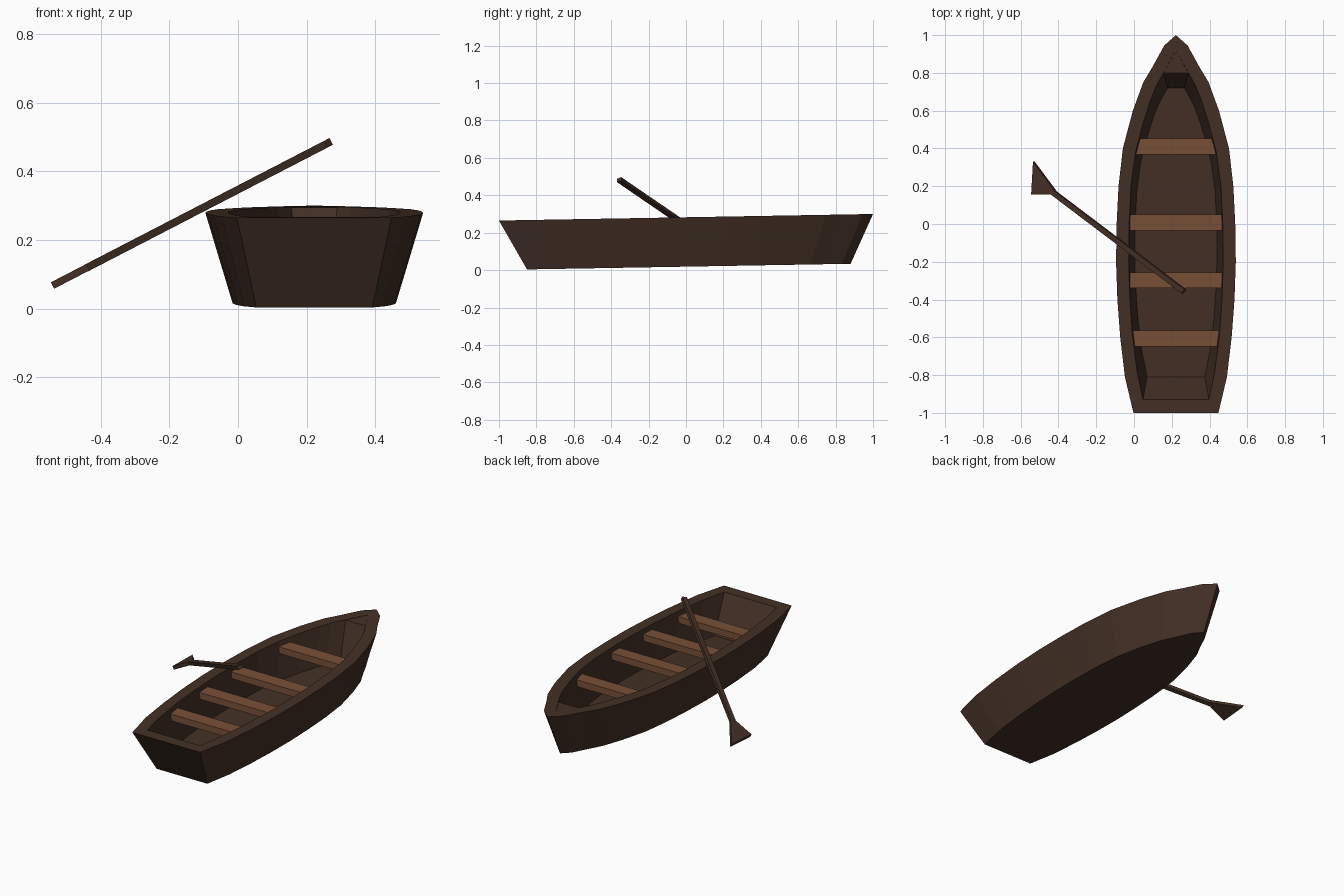
import bpy, bmesh
from mathutils import Vector

if "Cube" in bpy.data.objects:
    bpy.data.objects.remove(bpy.data.objects["Cube"])

CX = 0.222      # boat centre line
TILT = 0.0175   # slight rise towards the bow


def material(name, rgb):
    m = bpy.data.materials.new(name)
    m.diffuse_color = (*rgb, 1)
    m.use_nodes = True
    m.node_tree.nodes["Principled BSDF"].inputs["Base Color"].default_value = m.diffuse_color
    return m


dark = material("dark_wood", (0.056, 0.029, 0.019))
light = material("seat_wood", (0.19, 0.08, 0.038))


def loft(name, rings, mat):
    """Skin a list of equal-length point rings and cap both ends."""
    bm = bmesh.new()
    vr = [[bm.verts.new(p) for p in r] for r in rings]
    n = len(vr[0])
    for a, b in zip(vr, vr[1:]):
        for i in range(n):
            j = (i + 1) % n
            bm.faces.new((a[i], a[j], b[j], b[i]))
    bm.faces.new(vr[0][::-1])
    bm.faces.new(vr[-1])
    bmesh.ops.recalc_face_normals(bm, faces=bm.faces)
    me = bpy.data.meshes.new(name)
    bm.to_mesh(me)
    bm.free()
    me.materials.append(mat)
    ob = bpy.data.objects.new(name, me)
    bpy.context.collection.objects.link(ob)
    return ob


def ring(half, z, sx=1.0, sy=1.0, dy=0.0):
    """Mirror a half outline of (y, half width), the last point being the tip."""
    pts = [(w, y) for y, w in half] + [(-w, y) for y, w in half[-2::-1]]
    return [(CX + x * sx, y * sy + dy, z + TILT * (y * sy + dy)) for x, y in pts]


# Hull: outer side, rim, inner side and floor in one shell
outer = [(-1, .225), (-.81, .27), (-.6, .295), (-.4, .31), (-.2, .317), (0, .314),
         (.2, .304), (.4, .281), (.6, .228), (.75, .173), (.83, .125), (.945, .062), (1, 0)]
inner = [(-.93, .175), (-.78, .206), (-.58, .231), (-.38, .245), (-.2, .25), (0, .248),
         (.2, .238), (.38, .214), (.54, .172), (.66, .133), (.73, .105), (.80, .067), (.92, 0)]
loft("hull", [ring(outer, .0185, .75, .865, .015), ring(outer, .2825),
              ring(inner, .2825), ring(inner, .07, .87, .87)], dark)

# Bow block closing the inner tip
loft("bow_block", [ring([(.72, .064), (.80, 0)], .068),
                   ring([(.80, .066), (.92, 0)], .281)], dark)


def inner_width(y):
    for (y0, w0), (y1, w1) in zip(inner, inner[1:]):
        if y0 <= y <= y1:
            return w0 + (w1 - w0) * (y - y0) / (y1 - y0)


# Seats fitted between the inner sides
for k, yc in enumerate((-.607, -.298, .008, .411)):
    y0, y1 = yc - .042, yc + .042
    w0, w1 = inner_width(y0), inner_width(y1)
    rings = []
    for z in (.215, .255):
        rings.append([(CX + x, y, z + TILT * y) for x, y in
                      ((-w0, y0), (w0, y0), (w1, y1), (-w1, y1))])
    loft(f"seat_{k + 1}", rings, light)


# Oar: a square shaft and a flared blade lying in one sloping plane
def oar_point(x, y):
    return Vector((x, y, .070 + (x + .535) * .517))


normal = Vector((-.517, 0, 1)).normalized()


def oar_part(name, outline, thick):
    rings = [[oar_point(*p) + normal * s * thick / 2 for p in outline] for s in (-1, 1)]
    loft(name, rings, dark)


a, b = Vector((-.435, .172)), Vector((.264, -.357))
side = Vector((.0075, .011))
oar_part("oar_shaft", [a - side, b - side, b + side, a + side], .022)
oar_part("oar_blade", [(-.53, .33), (-.54, .155), (-.45, .155), (-.425, .158), (-.415, .175)], .021)
